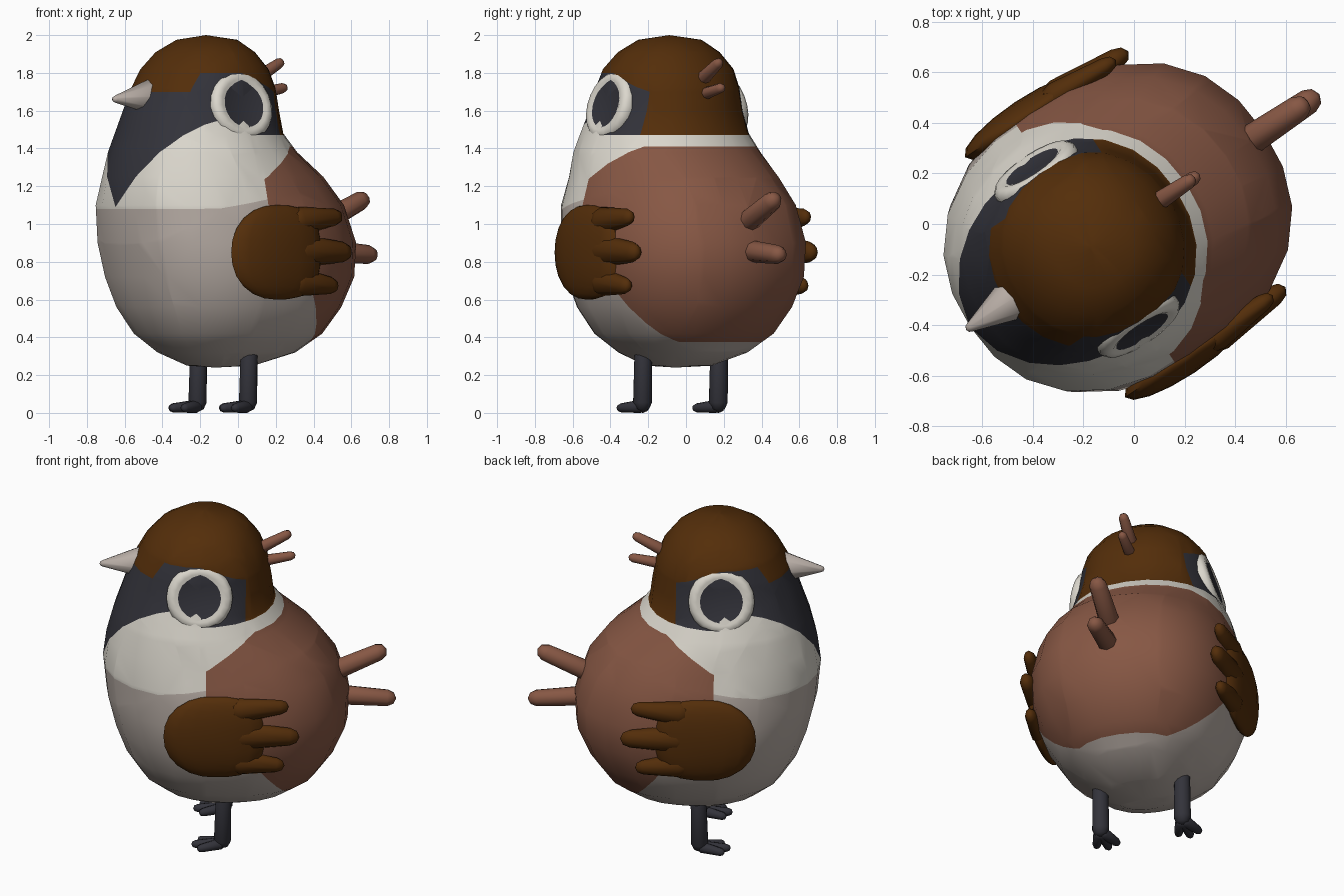
import bpy, bmesh, math
from mathutils import Vector, Matrix

if "Cube" in bpy.data.objects:
    bpy.data.objects.remove(bpy.data.objects["Cube"])

# The bird is built facing -x, then turned to its final heading
TURN = Matrix.Translation((-0.011, 0.017, 0)) @ Matrix.Rotation(math.radians(33.7), 4, 'Z')


def material(name, rgb):
    m = bpy.data.materials.new(name)
    m.diffuse_color = (*rgb, 1)
    m.use_nodes = True
    m.node_tree.nodes["Principled BSDF"].inputs["Base Color"].default_value = m.diffuse_color
    return m


WHITE = material("warm_white", (0.71, 0.68, 0.61))
TAUPE = material("taupe", (0.48, 0.42, 0.38))
BROWN = material("dark_brown", (0.088, 0.027, 0.003))
ROSE = material("rose_brown", (0.242, 0.096, 0.058))
SLATE = material("slate", (0.033, 0.033, 0.043))


def finish(name, bm, mats, angle=60):
    bmesh.ops.recalc_face_normals(bm, faces=bm.faces)
    bm.transform(TURN)
    me = bpy.data.meshes.new(name)
    bm.to_mesh(me)
    bm.free()
    for m in mats:
        me.materials.append(m)
    ob = bpy.data.objects.new(name, me)
    bpy.context.collection.objects.link(ob)
    bpy.ops.object.select_all(action='DESELECT')
    ob.select_set(True)
    bpy.context.view_layer.objects.active = ob
    bpy.ops.object.shade_smooth_by_angle(angle=math.radians(angle))
    return ob


def loft(bm, rings, start, end):
    """Skin rings of points, closed by a point at each end."""
    vr = [[bm.verts.new(p) for p in r] for r in rings]
    n = len(vr[0])
    for a, b in zip(vr, vr[1:]):
        for i in range(n):
            bm.faces.new((a[i], a[(i + 1) % n], b[(i + 1) % n], b[i]))
    for ring, tip in ((vr[0], start), (vr[-1], end)):
        t = bm.verts.new(tip)
        for i in range(n):
            bm.faces.new((ring[i], ring[(i + 1) % n], t))


def rod(bm, p0, p1, r0, r1, seg=8, flat=1.0):
    """Tapered rod with rounded ends; flat scales it sideways."""
    p0, p1 = Vector(p0), Vector(p1)
    d = (p1 - p0).normalized()
    ref = Vector((0, 1, 0)) if abs(d.y) < 0.8 else Vector((1, 0, 0))
    s = (ref - d * ref.dot(d)).normalized()
    t = d.cross(s)
    length = (p1 - p0).length
    prof = [(0.3 * r0, 0.72 * r0), (r0, r0), (length - r1, r1), (length - 0.3 * r1, 0.68 * r1)]
    rings = []
    for along, r in prof:
        rings.append([p0 + d * along + r * (s * flat * math.cos(k) + t * math.sin(k))
                      for k in (2 * math.pi * i / seg for i in range(seg))])
    loft(bm, rings, p0, p1)


def squarish(x, y, p):
    """Factor that pushes a unit circle point out to a superellipse."""
    m = math.hypot(x, y)
    return 1 if m < 1e-6 else m / (abs(x) ** p + abs(y) ** p) ** (1 / p)


def cut(bm, field):
    """Cut the mesh along the zero line of a field."""
    val = {v: field(v.co) for v in bm.verts}
    on = {v for v in val if abs(val[v]) < 0.004}
    for e in list(bm.edges):
        a, b = e.verts
        if a in on or b in on or val[a] * val[b] > 0:
            continue
        on.add(bmesh.utils.edge_split(e, a, val[a] / (val[a] - val[b]))[1])
    for f in list(bm.faces):
        hit = [v for v in f.verts if v in on]
        if len(hit) == 2 and not any(hit[1] in e.verts for e in hit[0].link_edges):
            bmesh.utils.face_split(f, hit[0], hit[1])


# Body and head: z, front, back, half width
SECTIONS = [
    (.25, -.27, .07, .17), (.32, -.43, .31, .31), (.42, -.55, .45, .44), (.56, -.64, .55, .53),
    (.72, -.70, .62, .585), (.90, -.745, .63, .60), (1.10, -.765, .56, .57),
    (1.25, -.745, .45, .525), (1.38, -.71, .285, .485), (1.48, -.675, .205, .44),
    (1.60, -.635, .19, .395), (1.72, -.585, .17, .375), (1.82, -.53, .13, .345),
    (1.91, -.45, .06, .27), (1.975, -.34, -.03, .17)]
bm = bmesh.new()
SEG = 24
rings = []
for z, f, b, w in SECTIONS:
    p = 2.28 if z < 1.2 else 2.12
    ring = []
    for i in range(SEG):
        c, s = math.cos(2 * math.pi * i / SEG), math.sin(2 * math.pi * i / SEG)
        k = squarish(c, s, p)
        ring.append(((f + b) / 2 + (b - f) / 2 * c * k, w * s * k, z))
    rings.append(ring)
loft(bm, rings, (-.13, 0, .24), (-.19, 0, 2.0))

# Plumage borders
brow = lambda c: c.z - 1.70
brow_side = lambda c: c.z - 1.80 + 0.4 * max(0, c.x + 0.2)
temple = lambda c: abs(c.y) - 0.28
nape = lambda c: c.x - 0.05
cap_base = lambda c: c.z - 1.47
mask_edge = lambda c: c.z - 1.09 - 1.17 * abs(c.y)
eye_line = lambda c: c.x + 0.20
breast = lambda c: c.z - 1.08 - 0.18 * max(0, c.x + 0.45)
back_top = lambda c: c.z - 1.41
shoulder = lambda c: c.z - 1.24 - 0.62 * (c.x + 0.17)
back_front = lambda c: c.x + 0.17
flank = lambda c: c.z - 1.10 + 1.57 * (c.x + 0.17)
rump = lambda c: c.z - 0.375
for fld in (brow, brow_side, temple, nape, cap_base, mask_edge, eye_line, breast,
            back_top, shoulder, back_front, flank, rump):
    cut(bm, fld)


def plumage(c):
    if brow_side(c) > 0 or (nape(c) > 0 and cap_base(c) > 0):
        return 2
    if brow(c) > 0 and temple(c) < 0 and eye_line(c) < 0:
        return 2
    if (mask_edge(c) > 0) if eye_line(c) < 0 else (cap_base(c) > 0):
        return 4
    if (back_top(c) < 0 and shoulder(c) < 0 and back_front(c) > 0
            and flank(c) > 0 and rump(c) > 0):
        return 3
    return 0 if breast(c) > 0 else 1


for f in bm.faces:
    f.material_index = plumage(f.calc_center_median())
finish("body", bm, [WHITE, TAUPE, BROWN, ROSE, SLATE], 80)

# Beak
bm = bmesh.new()
rod(bm, (-.46, 0, 1.68), (-.785, 0, 1.66), .092, .02, 8)
finish("beak", bm, [TAUPE])

# Tail feathers and crest
bm = bmesh.new()
rod(bm, (.45, 0, .96), (.84, 0, 1.145), .062, .052)
rod(bm, (.45, 0, .865), (.895, 0, .835), .062, .05)
finish("tail", bm, [ROSE])
bm = bmesh.new()
rod(bm, (.05, 0, 1.725), (.30, 0, 1.865), .04, .029)
rod(bm, (.08, 0, 1.675), (.325, 0, 1.725), .036, .027)
finish("crest", bm, [ROSE])

for side, tag in ((1, "left"), (-1, "right")):
    # Wing: flattened, blunt-ended oval with three feather tips
    bm = bmesh.new()
    bmesh.ops.create_uvsphere(bm, u_segments=16, v_segments=12, radius=1)
    for v in bm.verts:
        k = squarish(v.co.x, v.co.z, 2.9 if v.co.x > 0 else 2.15)
        v.co = (-.125 + .285 * v.co.x * k, side * .57 + .072 * v.co.y, .85 + .25 * v.co.z * k)
    for za, zb, tip, r in ((1.01, 1.04, .30, .055), (.86, .85, .36, .065), (.70, .67, .275, .055)):
        rod(bm, (-.05, side * .575, za), (tip, side * .56, zb), r + .02, r - .01, 8, .75)
    finish(tag + "_wing", bm, [BROWN])

    # Eye: raised ring and dark disc
    place = (Matrix.Translation((-.21, side * .362, 1.622))
             @ Matrix.Rotation(-side * math.radians(90 - 15), 4, 'X'))
    bm = bmesh.new()
    prof = [(.165, -.08), (.188, -.02), (.188, .015), (.168, .036), (.140, .038), (.122, .031)]
    rings = [[(r * math.cos(k), r * math.sin(k), h)
              for k in (2 * math.pi * i / 20 for i in range(20))] for r, h in prof]
    loft(bm, rings, (0, 0, -.08), (0, 0, .034))
    for f in bm.faces:
        c = f.calc_center_median()
        if math.hypot(c.x, c.y) < .11 and c.z > 0:
            f.material_index = 1
    bm.transform(place)
    finish(tag + "_eye", bm, [WHITE, SLATE], 50)

    # Leg and fanned toes
    bm = bmesh.new()
    y = side * .241
    rod(bm, (-.075, y, .40), (-.085, y, .005), .046, .05, 10)
    for a in (-25, 0, 25):
        k = math.radians(a)
        ln = .18 if a == 0 else .16
        rod(bm, (-.07, y, .036), (-.08 - ln * math.cos(k), y + ln * math.sin(k), .025),
            .034, .024, 8)
    finish(tag + "_leg", bm, [SLATE])
